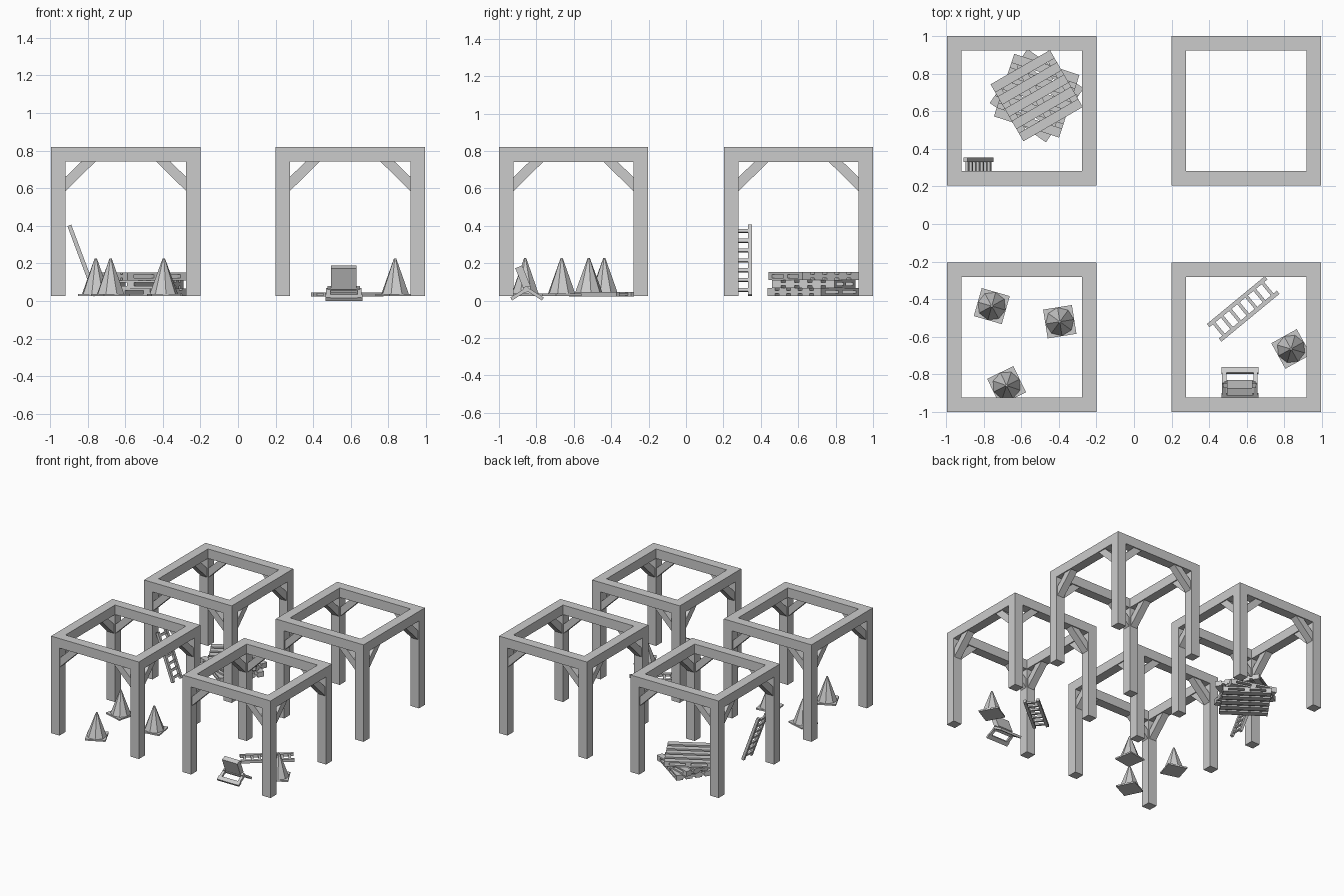
import bpy, bmesh
from math import radians, pi
from mathutils import Matrix, Vector

cube = bpy.data.objects.get("Cube")
if cube:
    bpy.data.objects.remove(cube, do_unlink=True)

grey = bpy.data.materials.new("plain grey")
grey.use_nodes = True
grey.diffuse_color = (0.6, 0.6, 0.6, 1)
grey.node_tree.nodes["Principled BSDF"].inputs["Base Color"].default_value = (0.6, 0.6, 0.6, 1)

FLOOR = 0.025


def add_box(bm, size, centre, tilt=0):
    """Box with an optional tilt about the x axis."""
    matrix = (Matrix.Translation(centre) @ Matrix.Rotation(radians(tilt), 4, 'X')
              @ Matrix.Diagonal((*size, 1)))
    return bmesh.ops.create_cube(bm, size=1, matrix=matrix)["verts"]


def add_prism(bm, profile, y, width):
    """Extrude an x-z profile along y; returns its vertices."""
    near = [bm.verts.new((x, y - width / 2, z)) for x, z in profile]
    far = [bm.verts.new((x, y + width / 2, z)) for x, z in profile]
    n = len(profile)
    bm.faces.new(near)
    bm.faces.new(far[::-1])
    for i in range(n):
        j = (i + 1) % n
        bm.faces.new((near[j], near[i], far[i], far[j]))
    return near + far


def to_mesh(bm, name):
    bmesh.ops.recalc_face_normals(bm, faces=bm.faces)
    mesh = bpy.data.meshes.new(name)
    bm.to_mesh(mesh)
    bm.free()
    mesh.materials.append(grey)
    return mesh


def place(name, mesh, location=(0, 0, 0), rotation=(0, 0, 0)):
    obj = bpy.data.objects.new(name, mesh)
    obj.location = location
    obj.rotation_euler = [radians(a) for a in rotation]
    bpy.context.collection.objects.link(obj)
    return obj


# Timber frame: one side with post, beam and two braces, turned four times
def frame_mesh():
    bm = bmesh.new()
    half, t, top, under = 0.398, 0.077, 0.82, 0.742
    inner = half - t
    mid = half - t / 2
    for k in range(4):
        verts = add_box(bm, (t, t, under - FLOOR), (-mid, -mid, (under + FLOOR) / 2))
        verts += add_box(bm, (2 * half - t, t, top - under), (-t / 2, -mid, (top + under) / 2))
        for s in (-1, 1):
            profile = [(s * inner, 0.66), (s * inner, 0.585),
                       (s * (inner - 0.16), under), (s * (inner - 0.085), under)]
            verts += add_prism(bm, profile, -mid, 0.06)
        bmesh.ops.rotate(bm, verts=verts, cent=(0, 0, 0),
                         matrix=Matrix.Rotation(k * pi / 2, 3, 'Z'))
    return to_mesh(bm, "timber_frame")


# Cone: eight-sided spike on a thin square plate
def cone_mesh():
    bm = bmesh.new()
    add_box(bm, (0.155, 0.155, 0.012), (0, 0, 0.006))
    bmesh.ops.create_cone(bm, cap_ends=True, segments=8, radius1=0.076, radius2=0.006,
                          depth=0.19, matrix=Matrix.Translation((0, 0, 0.107)))
    return to_mesh(bm, "cone")


# Ladder: lies along x, resting on its local floor
def ladder_mesh():
    bm = bmesh.new()
    length, width, t, rungs = 0.4, 0.122, 0.022, 7
    for s in (-1, 1):
        add_box(bm, (length, t, t), (0, s * (width - t) / 2, t / 2))
    for i in range(rungs):
        x = (i - (rungs - 1) / 2) * 0.056
        add_box(bm, (0.018, width - t, 0.014), (x, 0, t / 2))
    return to_mesh(bm, "ladder")


# Pallet: two layers of slats on three stringers
def pallet_mesh():
    bm = bmesh.new()
    length, depth, slats = 0.365, 0.35, 5
    for z in (0.006, 0.036):
        for i in range(slats):
            y = (i / (slats - 1) - 0.5) * (depth - 0.05)
            add_box(bm, (length, 0.05, 0.012), (0, y, z))
    for i in (-1, 0, 1):
        add_box(bm, (0.04, depth, 0.018), (i * (length - 0.04) / 2, 0, 0.021))
    return to_mesh(bm, "pallet")


frame = frame_mesh()
for side, x in (("right", -0.597), ("left", 0.597)):
    for end, y in (("front", -0.602), ("back", 0.602)):
        place(f"{side}_{end}_frame", frame, (x, y, 0))

cone = cone_mesh()
for i, (x, y, turn) in enumerate([(-0.757, -0.437, -16), (-0.395, -0.52, 9),
                                  (-0.678, -0.86, 26), (0.836, -0.665, 29)]):
    place(f"cone_{i + 1}", cone, (x, y, FLOOR), (0, 0, turn))

ladder = ladder_mesh()
place("lying_ladder", ladder, (0.581, -0.452, 0.023), (0, 0, 39.5))
place("leaning_ladder", ladder, (-0.838, 0.292, 0.211), (0, 69.5, 0))

pallet = pallet_mesh()
for i, turn in enumerate((-35, -18, 30)):
    place(f"pallet_{i + 1}", pallet, (-0.518, 0.683, FLOOR + i * 0.0425), (0, 0, turn))

# Low stand: shallow splayed legs, foot bars and a tilted panel
bm = bmesh.new()
for s in (-1, 1):
    for end in (-1, 1):
        add_box(bm, (0.022, 0.1, 0.018), (s * 0.083, end * 0.041, 0.036), -end * 32)
    add_box(bm, (0.018, 0.028, 0.03), (s * 0.078, -0.005, 0.06), 22)
for end in (-1, 1):
    add_box(bm, (0.197, 0.034, 0.018), (0, end * 0.07, 0.0175), -end * 32)
add_box(bm, (0.165, 0.03, 0.014), (0, 0, 0.055), 22)
add_box(bm, (0.138, 0.04, 0.12), (0, -0.022, 0.125), 22)
place("low_stand", to_mesh(bm, "low_stand"), (0.563, -0.85, 0))
